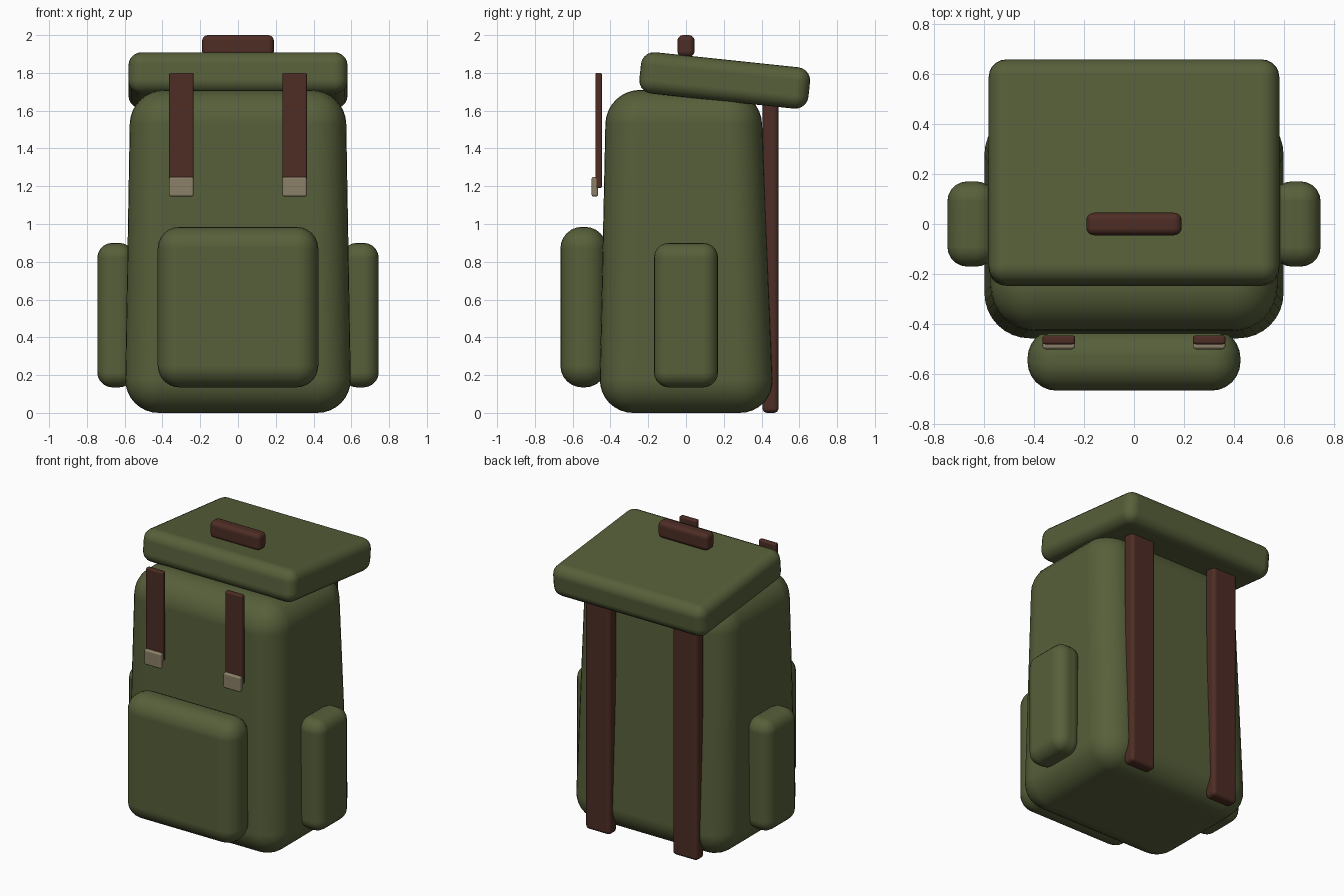
import bpy
import bmesh
from math import radians
from mathutils import Vector

cube = bpy.data.objects.get("Cube")
if cube:
    bpy.data.objects.remove(cube, do_unlink=True)


def material(name, rgb):
    mat = bpy.data.materials.new(name)
    mat.use_nodes = True
    mat.diffuse_color = (*rgb, 1)
    mat.node_tree.nodes["Principled BSDF"].inputs["Base Color"].default_value = (*rgb, 1)
    return mat


canvas = material("olive canvas", (0.095, 0.115, 0.042))
leather = material("brown leather", (0.075, 0.026, 0.018))
metal = material("dull brass", (0.26, 0.22, 0.14))


def rounded_box(name, low, high, radius, mat, segments=5, tilt=0, reshape=None):
    """Soft-edged box between two corners; reshape moves its corners before rounding."""
    low, high = Vector(low), Vector(high)
    size = high - low
    bm = bmesh.new()
    bmesh.ops.create_cube(bm, size=1)
    for v in bm.verts:
        v.co = Vector(a * b for a, b in zip(v.co, size))
        if reshape:
            reshape(v.co)
    mesh = bpy.data.meshes.new(name)
    bm.to_mesh(mesh)
    bm.free()
    mesh.materials.append(mat)
    obj = bpy.data.objects.new(name, mesh)
    bpy.context.collection.objects.link(obj)
    obj.location = (low + high) / 2
    obj.rotation_euler.x = radians(tilt)
    bevel = obj.modifiers.new("soft edges", "BEVEL")
    bevel.width = radius
    bevel.segments = segments
    bevel.limit_method = "NONE"
    bevel.harden_normals = True
    mesh.shade_smooth()
    return obj


def mirrored_pair(name, low, high, radius, mat, segments=4):
    """The same box on the left (+x) and on the right."""
    rounded_box("left_" + name, low, high, radius, mat, segments)
    rounded_box("right_" + name, (-high[0], *low[1:]), (-low[0], *high[1:]),
                radius, mat, segments)


def taper(co):
    # Narrow the top, leaning the back panel in more than the front
    if co.z > 0:
        co.x *= 0.95
        co.y *= 0.85 if co.y > 0 else 0.92


# Main bag and lid
rounded_box("main_bag", (-0.6, -0.46, 0), (0.6, 0.465, 1.71), 0.18, canvas, 8, reshape=taper)
rounded_box("lid", (-0.58, -0.245, 1.65), (0.58, 0.655, 1.87), 0.07, canvas, tilt=-6)

# Pockets
rounded_box("front_pocket", (-0.425, -0.665, 0.135), (0.425, -0.42, 0.985), 0.115, canvas, 6)
mirrored_pair("side_pocket", (0.55, -0.17, 0.135), (0.745, 0.17, 0.9), 0.08, canvas, 5)

# Carrying handle on the lid
rounded_box("top_handle", (-0.19, -0.045, 1.885), (0.19, 0.045, 2), 0.03, leather)

# Front lid straps with buckles, and shoulder straps down the back
mirrored_pair("front_strap", (0.235, -0.48, 1.19), (0.365, -0.445, 1.8), 0.01, leather, 3)
mirrored_pair("buckle", (0.235, -0.5, 1.145), (0.365, -0.465, 1.25), 0.012, metal, 3)
mirrored_pair("shoulder_strap", (0.235, 0.405, 0), (0.425, 0.49, 1.7), 0.025, leather)
